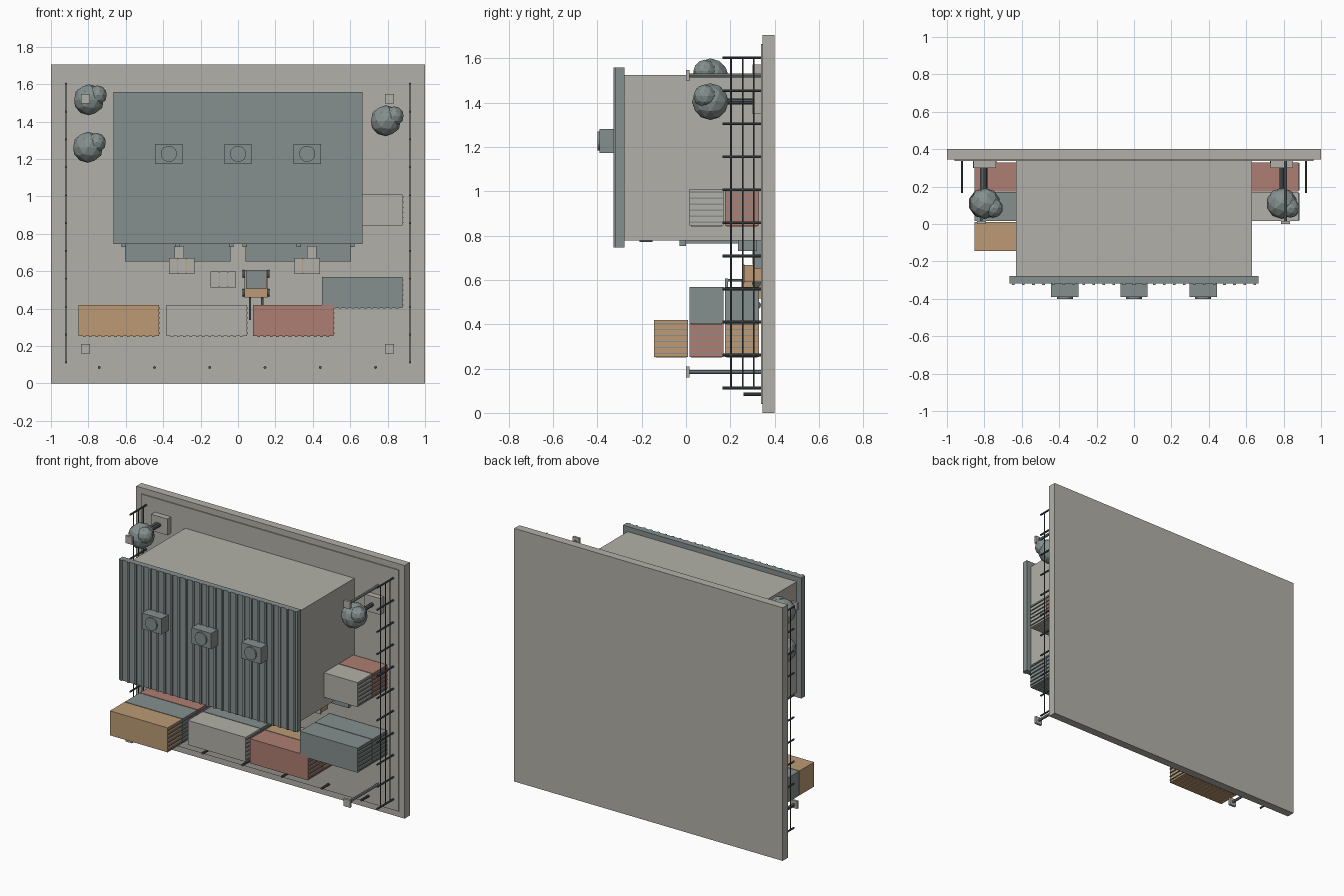
import bpy, bmesh, math
from mathutils import Vector, Matrix

if "Cube" in bpy.data.objects:
    bpy.data.objects.remove(bpy.data.objects["Cube"])


def material(name, rgb):
    m = bpy.data.materials.new(name)
    lin = [(c / 255 / 12.92) if c < 11 else ((c / 255 + 0.055) / 1.055) ** 2.4 for c in rgb]
    m.diffuse_color = (*lin, 1)
    m.use_nodes = True
    m.node_tree.nodes["Principled BSDF"].inputs["Base Color"].default_value = m.diffuse_color
    return m


GREY = material("concrete_grey", (178, 176, 168))
SLATE = material("slate", (133, 144, 142))
ORANGE = material("ochre", (188, 154, 116))
RED = material("brick_red", (174, 126, 114))
DARK = material("dark_steel", (78, 86, 88))


def finish(name, bm, mat):
    me = bpy.data.meshes.new(name)
    bm.to_mesh(me)
    bm.free()
    me.materials.append(mat)
    ob = bpy.data.objects.new(name, me)
    bpy.context.collection.objects.link(ob)
    return ob


def boxes(name, mat, *spans):
    """Each span is (x0, x1, y0, y1, z0, z1)."""
    bm = bmesh.new()
    for x0, x1, y0, y1, z0, z1 in spans:
        mtx = Matrix.Translation(((x0 + x1) / 2, (y0 + y1) / 2, (z0 + z1) / 2))
        mtx = mtx @ Matrix.Diagonal((x1 - x0, y1 - y0, z1 - z0, 1))
        bmesh.ops.create_cube(bm, size=1, matrix=mtx)
    return finish(name, bm, mat)


def rods(name, mat, radius, segments, ends):
    """Cylinders between pairs of points."""
    bm = bmesh.new()
    for a, b in ends:
        a, b = Vector(a), Vector(b)
        rot = (b - a).to_track_quat('Z', 'Y').to_matrix().to_4x4()
        bmesh.ops.create_cone(bm, cap_ends=True, segments=segments, radius1=radius, radius2=radius,
                              depth=(b - a).length, matrix=Matrix.Translation((a + b) / 2) @ rot)
    return finish(name, bm, mat)


G = 0.338  # yard surface; the scene rises from it toward -y

# Base slab and raised yard
boxes("base_slab", GREY, (-1, 1, 0.345, 0.40, 0, 1.705))
boxes("yard", GREY, (-0.96, 0.96, G, 0.346, 0.04, 1.665))

# Warehouse
boxes("warehouse_walls", GREY, (-0.63, 0.63, -0.285, G, 0.778, 1.523))
boxes("roof", SLATE, (-0.665, 0.665, -0.318, -0.278, 0.745, 1.557))
boxes("roof_ribs", SLATE, *[(x - 0.007, x + 0.007, -0.326, -0.317, 0.745, 1.557)
                            for x in [-0.645 + i * 1.29 / 24 for i in range(25)]])
vents = (-0.37, 0, 0.37)
boxes("roof_vents", SLATE, *[(x - 0.073, x + 0.073, -0.39, -0.317, 1.173, 1.28) for x in vents])
rods("vent_fans", SLATE, 0.043, 20, [((x, -0.385, 1.227), (x, -0.4, 1.227)) for x in vents])

# Loading docks, doors and facade trim
boxes("dock_platforms", SLATE, *[(s * 0.3225 - 0.2825, s * 0.3225 + 0.2825, 0.31, G, 0.652, 0.78)
                                 for s in (-1, 1)])
boxes("dock_bumpers", SLATE, *[(x - 0.012, x + 0.012, 0.235, 0.32, 0.73, 0.78)
                               for x in (-0.61, -0.325, -0.035, 0.035, 0.325, 0.61)])
doors = (-0.46, -0.18, 0.18, 0.46)
boxes("dock_doors", SLATE, *[(x - 0.1, x + 0.1, 0.0, 0.31, 0.765, 0.78) for x in doors])
boxes("dock_awnings", SLATE, *[(x - 0.115, x + 0.115, -0.03, 0.0, 0.752, 0.78) for x in doors])
boxes("window_strip", DARK, (-0.5, 0.5, -0.21, -0.15, 0.77, 0.78))


# Shipping containers
def container(name, mat, x0, y0, z0):
    x1, y1, z1 = x0 + 0.43, y0 + 0.155, z0 + 0.165
    ribs = [(x - 0.007, x + 0.007, y0 + 0.008, y1 - 0.008, z0 - 0.004, z0 + 0.002)
            for x in [x0 + 0.03 + i * 0.37 / 11 for i in range(12)]]
    boxes(name, mat, (x0, x1, y0, y1, z0, z1), *ribs)
    boxes(name + "_end_bars", SLATE, *[(x1 - 0.002, x1 + 0.006, y0 + 0.004, y1 - 0.004, z - 0.003, z + 0.003)
                                       for z in [z0 + 0.015 + i * 0.027 for i in range(6)]])


L1, L2, L3 = 0.175, 0.015, -0.145
for x, z, colours in [(-0.853, 0.253, (RED, SLATE, ORANGE)), (-0.383, 0.253, (SLATE, GREY)),
                      (0.08, 0.253, (ORANGE, RED)), (0.45, 0.403, (SLATE, SLATE)),
                      (0.45, 0.845, (RED, GREY))]:
    for level, mat in zip((L1, L2, L3), colours):
        container("container", mat, x, level, z)

# Crates on pallets
for x, z in [(-0.30, 0.628), (0.37, 0.628), (-0.078, 0.555)]:
    boxes("crate", ORANGE, (x - 0.06, x + 0.06, 0.262, G, z - 0.038, z + 0.038))
    boxes("crate_slats", GREY, *[(x + d - 0.022, x + d + 0.022, 0.255, 0.263, z - 0.042, z + 0.042)
                                 for d in (-0.046, 0, 0.046)])
boxes("dock_ramps", GREY, (-0.34, -0.29, 0.30, G, 0.67, 0.735), (0.37, 0.42, 0.30, G, 0.67, 0.735))

# Forklift
boxes("forklift_body", ORANGE, (0.035, 0.158, 0.25, 0.325, 0.46, 0.605))
boxes("forklift_roof", SLATE, (0.042, 0.152, 0.175, 0.19, 0.505, 0.607))
boxes("forklift_posts", DARK, *[(x - 0.005, x + 0.005, 0.185, 0.255, z - 0.005, z + 0.005)
                                for x in (0.05, 0.144) for z in (0.512, 0.598)])
boxes("forklift_forks", DARK, *[(x - 0.006, x + 0.006, 0.32, 0.33, 0.34, 0.46) for x in (0.064, 0.13)],
      *[(x - 0.006, x + 0.006, 0.19, 0.33, 0.452, 0.462) for x in (0.064, 0.13)])
rods("forklift_wheels", DARK, 0.02, 12, [((x, 0.318, z), (x + 0.016, 0.318, z))
                                         for x in (0.025, 0.152) for z in (0.485, 0.585)])

# Side fences
for x in (-0.92, 0.92):
    rods("fence_posts", DARK, 0.006, 8, [((x, 0.165, 0.112 + i * 0.149), (x, 0.34, 0.112 + i * 0.149))
                                         for i in range(11)])
    rods("fence_rails", DARK, 0.0035, 6, [((x, y, 0.112), (x, y, 1.602)) for y in (0.203, 0.255, 0.305)])

# Corner lamps
lamps = [(x, z) for x in (-0.815, 0.81) for z in (0.185, 1.522)]
rods("lamp_poles", SLATE, 0.009, 8, [((x, 0.01, z), (x, 0.34, z)) for x, z in lamps])
boxes("lamp_heads", GREY, *[(x - 0.025, x + 0.025, 0.0, 0.016, z - 0.025, z + 0.025) for x, z in lamps])

# Bollards along the gate side
rods("bollards", DARK, 0.008, 8, [((x, 0.26, 0.085), (x, 0.34, 0.085))
                                  for x in [-0.742 + i * 0.2955 for i in range(6)]])

# Trees in planters
for x, z in [(-0.797, 1.516), (-0.802, 1.262), (0.79, 1.404)]:
    boxes("planter", GREY, (x - 0.06, x + 0.06, 0.30, G, z - 0.055, z + 0.055))
    rods("tree_trunk", DARK, 0.013, 8, [((x, 0.15, z), (x, 0.31, z))])
    bm = bmesh.new()
    for r, off in [(0.083, (0, 0.11, 0)), (0.052, (0.045, 0.085, 0.025))]:
        bmesh.ops.create_icosphere(bm, subdivisions=2, radius=r,
                                   matrix=Matrix.Translation(Vector(off) + Vector((x, 0, z))))
    finish("tree_crown", bm, SLATE)
